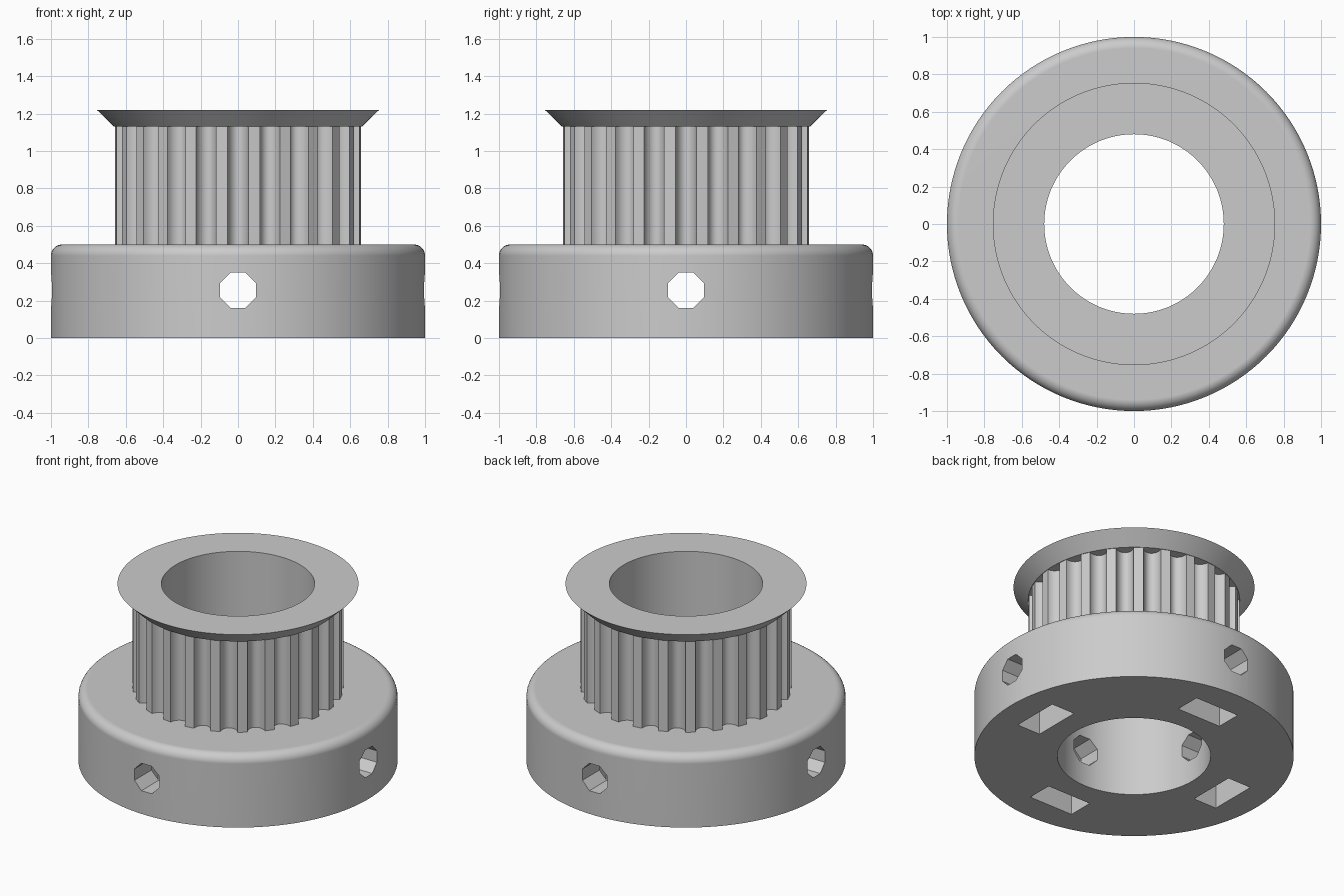
import bpy
import bmesh
from math import sin, cos, pi, radians, sqrt
from mathutils import Matrix

SEGMENTS = 128
BORE = 0.48
HUB_TOP, BARREL_TOP, FLANGE_TOP = 0.5, 1.13, 1.22
TEETH = 24

if "Cube" in bpy.data.objects:
    bpy.data.objects.remove(bpy.data.objects["Cube"], do_unlink=True)

# One plain grey for the whole pulley
grey = bpy.data.materials.new("plain_grey")
grey.use_nodes = True
grey.diffuse_color = (0.6, 0.6, 0.6, 1)
bsdf = next(n for n in grey.node_tree.nodes if n.type == "BSDF_PRINCIPLED")
bsdf.inputs["Base Color"].default_value = grey.diffuse_color


def make_object(name, bm):
    bmesh.ops.recalc_face_normals(bm, faces=bm.faces)
    mesh = bpy.data.meshes.new(name)
    bm.to_mesh(mesh)
    bm.free()
    mesh.materials.append(grey)
    obj = bpy.data.objects.new(name, mesh)
    bpy.context.collection.objects.link(obj)
    return obj


def activate(obj):
    bpy.ops.object.select_all(action="DESELECT")
    obj.select_set(True)
    bpy.context.view_layer.objects.active = obj


def bridge(bm, a, b):
    for i in range(len(a)):
        j = (i + 1) % len(a)
        bm.faces.new((a[i], a[j], b[j], b[i]))


def lathe(name, profile):
    """Spin a closed (radius, z) profile around the z axis."""
    bm = bmesh.new()
    rings = []
    for r, z in profile:
        angles = [2 * pi * i / SEGMENTS for i in range(SEGMENTS)]
        rings.append([bm.verts.new((r * cos(a), r * sin(a), z)) for a in angles])
    for k, ring in enumerate(rings):
        bridge(bm, ring, rings[(k + 1) % len(rings)])
    return make_object(name, bm)


def radial_prism(name, outline, y0, y1, turn):
    """Extrude an (x, z) outline along y, then turn it about the z axis."""
    bm = bmesh.new()
    near = [bm.verts.new((x, y0, z)) for x, z in outline]
    far = [bm.verts.new((x, y1, z)) for x, z in outline]
    bridge(bm, near, far)
    bm.faces.new(near)
    bm.faces.new(far)
    bm.transform(Matrix.Rotation(turn, 4, "Z"))
    obj = make_object(name, bm)
    obj.hide_render = True
    return obj


def cut(target, cutter):
    mod = target.modifiers.new("cut", "BOOLEAN")
    mod.operation = "DIFFERENCE"
    mod.solver = "EXACT"
    mod.object = cutter
    activate(target)
    bpy.ops.object.modifier_apply(modifier=mod.name)
    bpy.data.objects.remove(cutter, do_unlink=True)


# Hub: thick ring with a rounded upper edge
fillet = 0.06
corner = [(1 - fillet + fillet * cos(a), HUB_TOP - fillet + fillet * sin(a))
          for a in (pi / 2 * i / 8 for i in range(9))]
hub = lathe("hub", [(BORE, 0), (1, 0)] + corner + [(BORE, HUB_TOP)])

# Set screw holes and nut pockets, one of each per quarter turn
hole_z, hole_r = 0.255, 0.1028
octagon = [(hole_r * cos(pi / 8 + i * pi / 4), hole_z + hole_r * sin(pi / 8 + i * pi / 4))
           for i in range(8)]
half = 0.168
point = 2 * half / sqrt(3)
nut = [(-half, -0.1), (half, -0.1), (half, hole_z + point / 2),
       (0, hole_z + point), (-half, hole_z + point / 2)]
for q in range(4):
    cut(hub, radial_prism("screw_cutter", octagon, 0.3, 1.2, q * pi / 2))
    cut(hub, radial_prism("nut_cutter", nut, 0.632, 0.81, q * pi / 2))

# Toothed barrel: rounded grooves around the outside, plain bore inside
bm = bmesh.new()
outline = []
for t in range(TEETH):
    for i in range(13):
        a = pi * i / 12
        r = 0.66 - 0.065 * sin(a)
        angle = 2 * pi * t / TEETH - radians(4.8) * cos(a)
        outline.append((r * cos(angle), r * sin(angle)))
bridge(bm, *[[bm.verts.new((x, y, z)) for x, y in outline] for z in (HUB_TOP, BARREL_TOP)])
spin = [2 * pi * i / SEGMENTS for i in range(SEGMENTS)]
bridge(bm, *[[bm.verts.new((BORE * cos(a), BORE * sin(a), z)) for a in spin]
             for z in (BARREL_TOP, HUB_TOP)])
barrel = make_object("toothed_barrel", bm)
# Make the bore wall face the axis
bm = bmesh.new()
bm.from_mesh(barrel.data)
bm.normal_update()
for f in bm.faces:
    c = f.calc_center_median()
    outward = f.normal.x * c.x + f.normal.y * c.y > 0
    if outward != (c.xy.length > BORE + 0.05):
        f.normal_flip()
bm.to_mesh(barrel.data)
bm.free()

# Flared flange on top
flange = lathe("flange", [(BORE, BARREL_TOP), (0.663, BARREL_TOP),
                          (0.755, FLANGE_TOP), (BORE, FLANGE_TOP)])

# Smooth curved walls, crisp edges
for obj in (hub, barrel, flange):
    activate(obj)
    bpy.ops.object.shade_smooth_by_angle(angle=radians(30))
    weighted = obj.modifiers.new("weighted_normals", "WEIGHTED_NORMAL")
    weighted.keep_sharp = True
